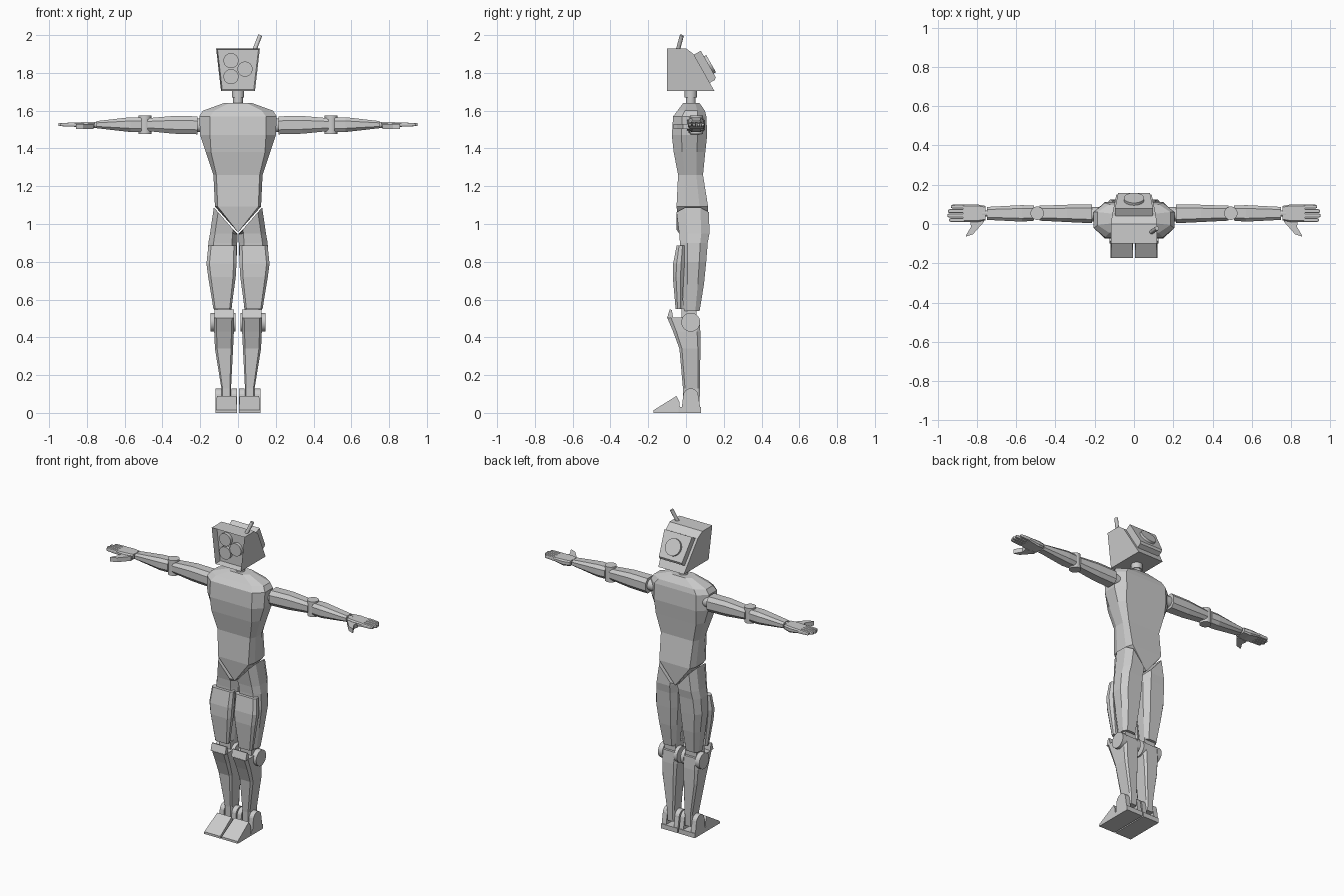
import bpy, bmesh, math
from mathutils import Vector, Matrix

cube = bpy.data.objects.get("Cube")
if cube:
    bpy.data.objects.remove(cube, do_unlink=True)

grey = bpy.data.materials.new("light_grey")
grey.use_nodes = True
grey.diffuse_color = (0.6, 0.6, 0.6, 1)
grey.node_tree.nodes["Principled BSDF"].inputs["Base Color"].default_value = (0.6, 0.6, 0.6, 1)


def finish(name, bm, mirror=False, smooth=False):
    bmesh.ops.recalc_face_normals(bm, faces=bm.faces)
    mesh = bpy.data.meshes.new(name)
    bm.to_mesh(mesh)
    bm.free()
    mesh.materials.append(grey)
    if smooth:
        mesh.shade_smooth()
        mesh.set_sharp_from_angle(angle=math.radians(35))
    obj = bpy.data.objects.new(name, mesh)
    bpy.context.scene.collection.objects.link(obj)
    if mirror:
        obj.modifiers.new("both_sides", "MIRROR").use_mirror_merge = False
    return obj


def ring(u0, u1, v0, v1, w, a=0.15, b=0.25, axis="Z"):
    """Chamfered rectangle; w is a level, or a pair for a slanted ring."""
    w0, w1 = w if isinstance(w, tuple) else (w, w)
    shape = [(a, 0), (1 - a, 0), (1, b), (1, 1 - b), (1 - a, 1), (a, 1), (0, 1 - b), (0, b)]
    pts = []
    for s, t in shape:
        p = (u0 + (u1 - u0) * s, v0 + (v1 - v0) * t, w0 + (w1 - w0) * s)
        pts.append(p if axis == "Z" else (p[2], p[0], p[1]))
    return pts


def loft(name, rings, mirror=False):
    bm = bmesh.new()
    loops = [[bm.verts.new(p) for p in r] for r in rings]
    for lo, hi in zip(loops, loops[1:]):
        n = len(lo)
        for i in range(n):
            bm.faces.new((lo[i], lo[(i + 1) % n], hi[(i + 1) % n], hi[i]))
    bm.faces.new(loops[0])
    bm.faces.new(loops[-1])
    return finish(name, bm, mirror)


def prism(name, profile, left, right, mirror=False, recess=False):
    """Side profile (y, z) spanned between two x functions of height."""
    bm = bmesh.new()
    a = [bm.verts.new((left(z), y, z)) for y, z in profile]
    b = [bm.verts.new((right(z), y, z)) for y, z in profile]
    n = len(profile)
    sides = [bm.faces.new((a[i], a[(i + 1) % n], b[(i + 1) % n], b[i])) for i in range(n)]
    bm.faces.new(a)
    bm.faces.new(b)
    if recess:  # hollow the face spanned by the last profile edge
        bmesh.ops.recalc_face_normals(bm, faces=bm.faces)
        bmesh.ops.inset_region(bm, faces=[sides[-1]], thickness=0.01)
        bmesh.ops.translate(bm, verts=sides[-1].verts, vec=(0, 0.04, 0))
    return finish(name, bm, mirror)


def disc(name, start, end, radius, mirror=False, sides=32):
    start, end = Vector(start), Vector(end)
    d = end - start
    m = Matrix.Translation((start + end) / 2) @ d.to_track_quat("Z", "Y").to_matrix().to_4x4()
    bm = bmesh.new()
    bmesh.ops.create_cone(bm, cap_ends=True, segments=sides, radius1=radius,
                          radius2=radius, depth=d.length, matrix=m)
    return finish(name, bm, mirror, True)


def box(name, x0, x1, y0, y1, z0, z1, mirror=False):
    return prism(name, [(y0, z0), (y1, z0), (y1, z1), (y0, z1)],
                 lambda z: x0, lambda z: x1, mirror)


# Head: tapered box with an open front and a sloping back
def half(z):
    return 0.09 + (z - 1.705) * 0.115


prism("head", [(-0.10, 1.705), (0.15, 1.705), (0.04, 1.90), (0.0, 1.93), (-0.10, 1.93)],
      lambda z: -half(z), half, recess=True)
for i, (x, z) in enumerate([(-0.037, 1.865), (0.037, 1.82), (-0.037, 1.78)]):
    disc(f"face_lens_{i + 1}", (x, -0.08, z), (x, -0.05, z), 0.04)

# Back panel and round cap, laid along the slope
slope = Vector((0, 0.11, -0.195)).normalized()
out = Vector((0, 0.87, 0.49))
corner = Vector((0, 0.04, 1.90))
panel = [corner + slope * t + out * d for t, d in [(0.004, -0.01), (0.004, 0.042), (0.165, 0.042), (0.175, 0.03), (0.175, -0.01)]]
prism("back_panel", [(p.y, p.z) for p in panel],
      lambda z: 0.017 - half(z), lambda z: half(z) - 0.017)
centre = corner + slope * 0.09
disc("back_cap", centre + out * 0.03, centre + out * 0.056, 0.052)

disc("antenna", (0.083, -0.046, 1.91), (0.117, -0.022, 1.998), 0.011, sides=12)
disc("neck", (0, 0.025, 1.61), (0, 0.025, 1.68), 0.026)
disc("neck_collar", (0, 0.025, 1.67), (0, 0.025, 1.71), 0.033)

# Torso, ending in a V between the thighs
torso = [  # half width, front, back, height, side chamfer
    (0.004, -0.035, 0.11, 0.96, 0.07), (0.122, -0.05, 0.117, 1.092, 0.06),
    (0.13, -0.042, 0.09, 1.26, 0.06), (0.17, -0.065, 0.102, 1.38, 0.08),
    (0.2, -0.075, 0.112, 1.47, 0.13), (0.205, -0.068, 0.108, 1.57, 0.14),
    (0.185, -0.045, 0.10, 1.60, 0.16), (0.075, -0.015, 0.072, 1.64, 0.2)]
loft("torso", [ring(-h, h, f, b, z, c, 0.27) for h, f, b, z, c in torso])

# Arms
disc("shoulder_joint", (0.16, 0.05, 1.523), (0.235, 0.05, 1.523), 0.036, True)
upper = [(0.215, 0.004, 0.1, 1.475, 1.57), (0.34, 0.01, 0.098, 1.478, 1.572),
         (0.48, 0.017, 0.093, 1.492, 1.56)]
lower = [(0.51, 0.017, 0.093, 1.487, 1.565), (0.57, 0.012, 0.096, 1.487, 1.565),
         (0.748, 0.021, 0.087, 1.507, 1.545)]
for name, part in (("upper_arm", upper), ("forearm", lower)):
    loft(name, [ring(y0, y1, z0, z1, x, 0.2, 0.25, "X") for x, y0, y1, z0, z1 in part], True)
disc("elbow", (0.493, 0.055, 1.477), (0.493, 0.055, 1.574), 0.034, True)
disc("wrist", (0.735, 0.054, 1.525), (0.775, 0.054, 1.525), 0.016, True)

# Hands
palm = [(0.757, 0.018, 0.092, 1.508, 1.54), (0.80, 0.01, 0.1, 1.502, 1.54),
        (0.87, 0.01, 0.1, 1.515, 1.537)]
loft("palm", [ring(y0, y1, z0, z1, x, 0.08, 0.25, "X") for x, y0, y1, z0, z1 in palm], True)
for i, tip in enumerate((0.942, 0.951, 0.948, 0.932)):
    y = 0.01 + i * 0.0227
    loft(f"finger_{i + 1}", [ring(y, y + 0.0215, 1.515, 1.537, 0.865, axis="X"),
                             ring(y + 0.001, y + 0.02, 1.518, 1.535, tip - 0.008, axis="X"),
                             ring(y + 0.005, y + 0.016, 1.52, 1.533, tip, axis="X")], True)
thumb = [(0.765, 0.03), (0.765, 0.01), (0.82, -0.052), (0.858, -0.065), (0.85, -0.048),
         (0.83, -0.015), (0.835, 0.02)]
loft("thumb", [[(x, y, z) for x, y in thumb] for z in (1.502, 1.53)], True)

# Thighs with a raised front guard
thigh = [(0.035, 0.125, -0.012, 0.072, 0.54), (0.02, 0.145, -0.025, 0.095, 0.68),
         (0.008, 0.162, -0.03, 0.107, 0.8), (0.004, 0.157, -0.032, 0.115, 0.9),
         (0.003, 0.148, -0.036, 0.124, 0.95), (0.003, 0.128, -0.05, 0.122, (0.945, 1.088))]
loft("thigh", [ring(x0, x1, f, b, z, 0.18, 0.27) for x0, x1, f, b, z in thigh], True)
guard = [(0.035, 0.13, -0.055, -0.02, 0.55), (0.012, 0.158, -0.07, -0.012, 0.72),
         (0.008, 0.167, -0.068, -0.008, 0.79), (0.007, 0.157, -0.05, -0.005, 0.885)]
loft("thigh_guard", [ring(x0, x1, f, b, z, 0.1, 0.3) for x0, x1, f, b, z in guard], True)

# Knees
box("knee_block", 0.035, 0.112, -0.025, 0.055, 0.46, 0.552, True)
disc("knee_outer_disc", (0.115, 0.025, 0.48), (0.146, 0.025, 0.48), 0.05, True)
disc("knee_inner_disc", (0.012, 0.025, 0.48), (0.035, 0.025, 0.48), 0.05, True)

# Shins with a kneecap lip
shin = [(0.037, 0.087, -0.015, 0.072, 0.06), (0.037, 0.088, -0.016, 0.074, 0.13),
        (0.026, 0.122, -0.035, 0.076, 0.34), (0.022, 0.126, -0.068, 0.076, 0.43),
        (0.02, 0.126, -0.1, 0.07, 0.505)]
loft("shin", [ring(x0, x1, f, b, z, 0.12, 0.12) for x0, x1, f, b, z in shin], True)
prism("kneecap_lip", [(-0.1, 0.503), (-0.068, 0.503), (-0.075, 0.545), (-0.086, 0.548)],
      lambda z: 0.022, lambda z: 0.124, True)

# Feet: sole, sloping toe and ankle ears with round tops
box("sole", 0.004, 0.119, -0.04, 0.08, 0, 0.03, True)
prism("toe", [(-0.172, 0), (-0.03, 0), (-0.035, 0.06), (-0.05, 0.09), (-0.172, 0.014)],
      lambda z: 0.004 + z * 0.06, lambda z: 0.119 - z * 0.08, True)
arc = [(0.025 + 0.04 * math.cos(a), 0.09 + 0.04 * math.sin(a))
       for a in (math.pi * i / 12 for i in range(13))]
ear = [(-0.025, 0), (0.08, 0)] + arc
for name, x0, x1 in (("ankle_ear_outer", 0.088, 0.119), ("ankle_ear_inner", 0.004, 0.034)):
    prism(name, ear, lambda z, x=x0: x, lambda z, x=x1: x, True)
